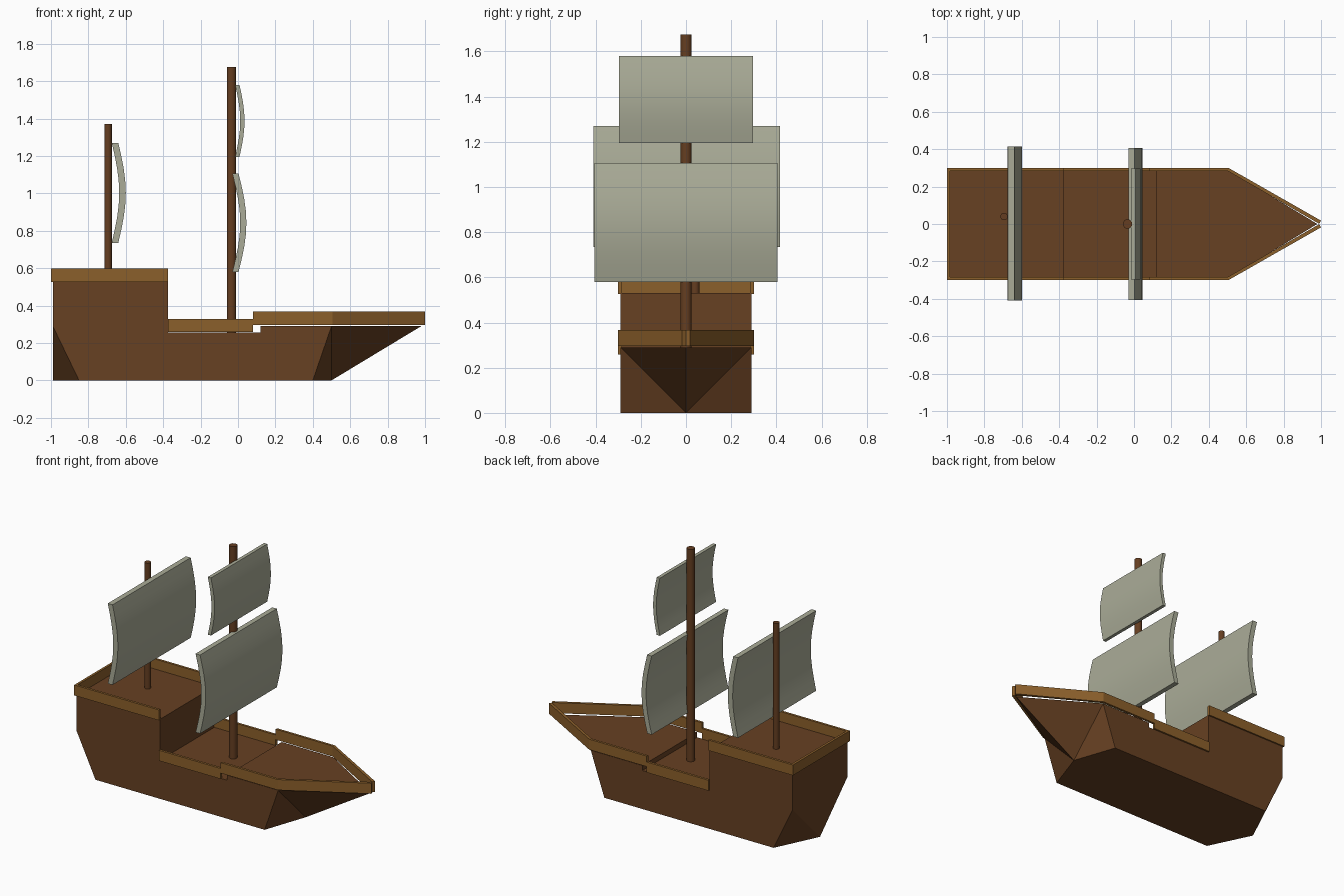
import bpy, bmesh, math

if "Cube" in bpy.data.objects:
    bpy.data.objects.remove(bpy.data.objects["Cube"])

def material(name, rgb):
    m = bpy.data.materials.new(name)
    m.diffuse_color = (*rgb, 1)
    m.use_nodes = True
    m.node_tree.nodes["Principled BSDF"].inputs["Base Color"].default_value = m.diffuse_color
    return m

HULL = material("hull_wood", (0.135, 0.052, 0.016))
RAIL = material("rail_wood", (0.26, 0.115, 0.024))
MAST = material("mast_wood", (0.13, 0.048, 0.015))
SAIL = material("sail_cloth", (0.40, 0.41, 0.31))

def finish(bm, name, mat):
    bmesh.ops.recalc_face_normals(bm, faces=bm.faces)
    me = bpy.data.meshes.new(name)
    bm.to_mesh(me)
    bm.free()
    me.materials.append(mat)
    ob = bpy.data.objects.new(name, me)
    bpy.context.collection.objects.link(ob)
    return ob

def solid(name, pts, mat):
    """Convex block; points with y > 0 are mirrored to the other side."""
    bm = bmesh.new()
    for x, y, z in pts:
        for s in ((1, -1) if y else (1,)):
            bm.verts.new((x, y * s, z))
    bmesh.ops.convex_hull(bm, input=bm.verts)
    bmesh.ops.dissolve_limit(bm, angle_limit=0.01, verts=bm.verts, edges=bm.edges)
    return finish(bm, name, mat)

def prism(name, outline, direction, mat):
    """Extrude a closed outline of 3D points along a vector."""
    bm = bmesh.new()
    f = bm.faces.new([bm.verts.new(p) for p in outline])
    r = bmesh.ops.extrude_face_region(bm, geom=[f], use_keep_orig=True)
    bmesh.ops.translate(bm, vec=direction,
                        verts=[v for v in r["geom"] if isinstance(v, bmesh.types.BMVert)])
    return finish(bm, name, mat)

# Hull blocks: raised stern, low midship, bow and pointed prow
W = 0.29
solid("stern_hull", [(-.99, W, .53), (-.375, W, .53), (-.375, W, 0),
                     (-.99, W, .29), (-.85, W, 0), (-.99, 0, 0)], HULL)
solid("midship_hull", [(x, W, z) for x in (-.375, .12) for z in (0, .257)], HULL)
solid("bow_hull", [(.12, W, 0), (.12, W, .29), (.5, W, .29), (.4, W, 0), (.5, 0, 0)], HULL)
solid("prow", [(.5, W, .29), (.5, 0, 0), (.98, 0, .29)], HULL)

# Rails: U around the stern, strips along midship and bow
def rail(name, plan, z):
    prism(name, [(x, y, z) for x, y in plan], (0, 0, .07), RAIL)

rail("stern_rail", [(-.375, .3), (-1, .3), (-1, -.3), (-.375, -.3),
                    (-.375, -.284), (-.984, -.284), (-.984, .284), (-.375, .284)], .527)
for side, s in (("left", 1), ("right", -1)):
    rail("midship_rail_" + side, [(-.375, .3 * s), (.08, .3 * s),
                                  (.08, .284 * s), (-.375, .284 * s)], .258)
    rail("bow_rail_" + side, [(.08, .3 * s), (.505, .3 * s), (1, .018 * s), (.99, .001 * s),
                              (.5, .284 * s), (.08, .284 * s)], .297)

# Masts
def mast(name, x, y, r, z0, z1):
    bpy.ops.mesh.primitive_cylinder_add(vertices=16, radius=r, depth=z1 - z0,
                                        location=(x, y, (z0 + z1) / 2))
    ob = bpy.context.object
    ob.name = name
    ob.data.materials.append(MAST)
    bpy.ops.object.shade_smooth_by_angle(angle=math.radians(35))

mast("main_mast", -.035, 0, .025, .25, 1.675)
mast("rear_mast", -.695, .04, .02, .52, 1.37)

# Sails: bowed profile extruded across the ship
def sail(name, x, bulge, thick, z0, z1, y0, y1, n=8):
    curve = [(x + bulge * math.sin(math.pi * i / n), z0 + (z1 - z0) * i / n)
             for i in range(n + 1)]
    pts = [(cx, y0, cz) for cx, cz in curve]
    pts += [(cx + thick, y0, cz) for cx, cz in reversed(curve)]
    ob = prism(name, pts, (0, y1 - y0, 0), SAIL)
    bpy.ops.object.select_all(action='DESELECT')
    bpy.context.view_layer.objects.active = ob
    ob.select_set(True)
    bpy.ops.object.shade_smooth_by_angle(angle=math.radians(35))

sail("rear_sail", -.675, .04, .035, .735, 1.27, -.41, .415)
sail("main_lower_sail", -.03, .042, .033, .58, 1.105, -.405, .405)
sail("main_upper_sail", -.015, .027, .023, 1.195, 1.58, -.297, .297)
